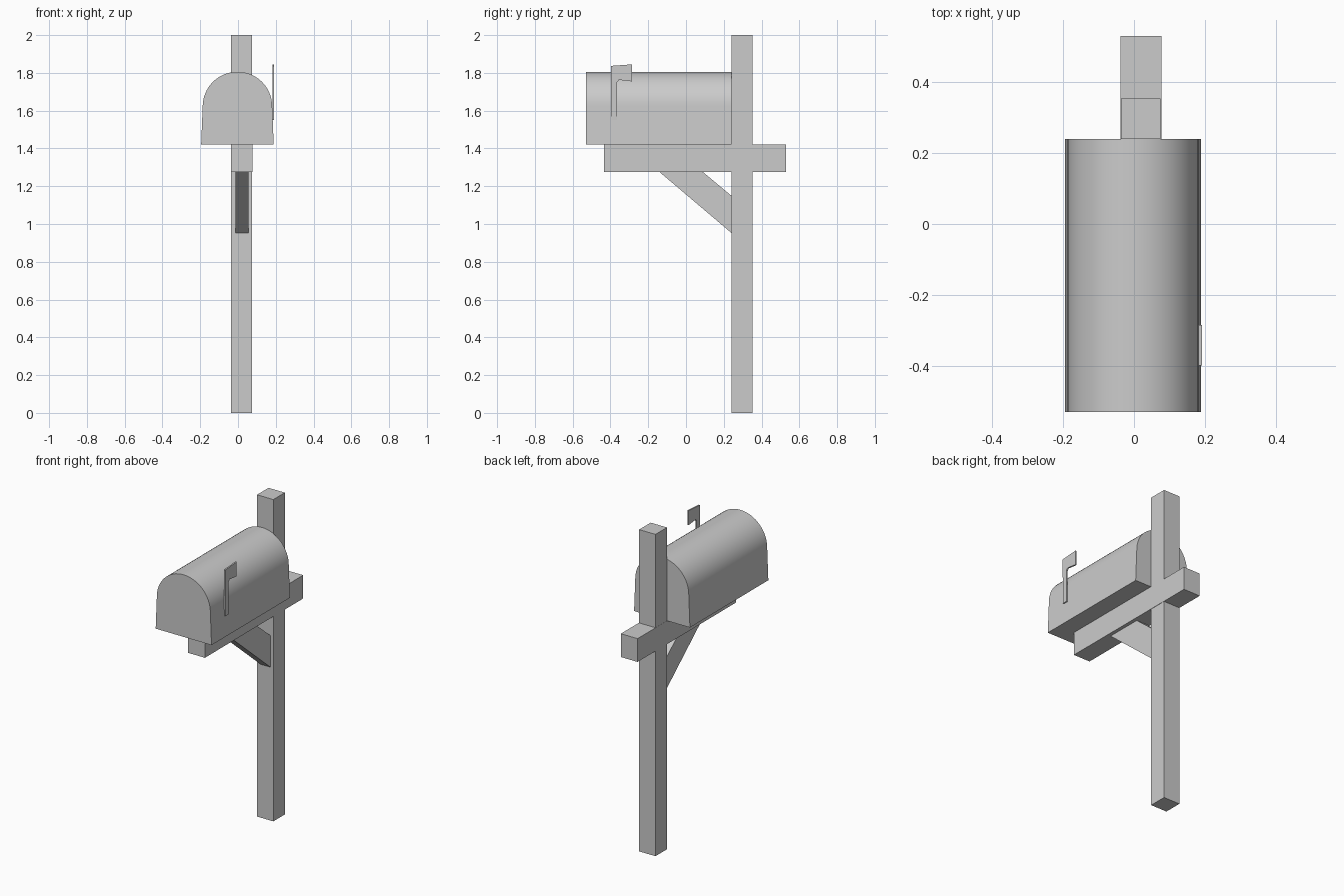
import bpy, bmesh, math

if "Cube" in bpy.data.objects:
    bpy.data.objects.remove(bpy.data.objects["Cube"])


def finish(name, bm):
    bmesh.ops.recalc_face_normals(bm, faces=bm.faces)
    mesh = bpy.data.meshes.new(name)
    bm.to_mesh(mesh)
    bm.free()
    obj = bpy.data.objects.new(name, mesh)
    bpy.context.collection.objects.link(obj)
    return obj


def prism(name, points, offset):
    """Close a 3D outline and extrude it along offset."""
    bm = bmesh.new()
    face = bm.faces.new([bm.verts.new(p) for p in points])
    new = bmesh.ops.extrude_face_region(bm, geom=[face], use_keep_orig=True)["geom"]
    bmesh.ops.translate(bm, verts=[g for g in new if isinstance(g, bmesh.types.BMVert)], vec=offset)
    return finish(name, bm)


def side_plate(name, yz, x0, x1):
    return prism(name, [(x0, y, z) for y, z in yz], (x1 - x0, 0, 0))


def rect(y0, y1, z0, z1):
    return [(y0, z0), (y1, z0), (y1, z1), (y0, z1)]


# Post, crossing beam and diagonal brace
side_plate("post", rect(0.24, 0.353, 0, 2.0), -0.037, 0.075)
side_plate("support_beam", rect(-0.435, 0.53, 1.275, 1.42), -0.038, 0.077)
side_plate("diagonal_brace", [(-0.14, 1.275), (0.09, 1.275), (0.24, 1.15), (0.24, 0.953)],
           -0.013, 0.055)

# Arched mailbox body with slightly flared sides
cx, spring, radius, steps = -0.003, 1.622, 0.184, 32
profile = [(cx - 0.192, 1.42), (cx + 0.192, 1.42)]
for i in range(steps + 1):
    a = math.pi * i / steps
    profile.append((cx + radius * math.cos(a), spring + radius * math.sin(a)))
body = prism("mailbox_body", [(x, -0.53, z) for x, z in profile], (0, 0.77, 0))
bpy.context.view_layer.objects.active = body
body.select_set(True)
bpy.ops.object.shade_smooth_by_angle(angle=math.radians(30))

# Raised flag on the right side
side_plate("flag", [(-0.395, 1.55), (-0.365, 1.55), (-0.365, 1.75), (-0.355, 1.763),
                    (-0.287, 1.755), (-0.285, 1.845), (-0.398, 1.837)], 0.182, 0.191)
